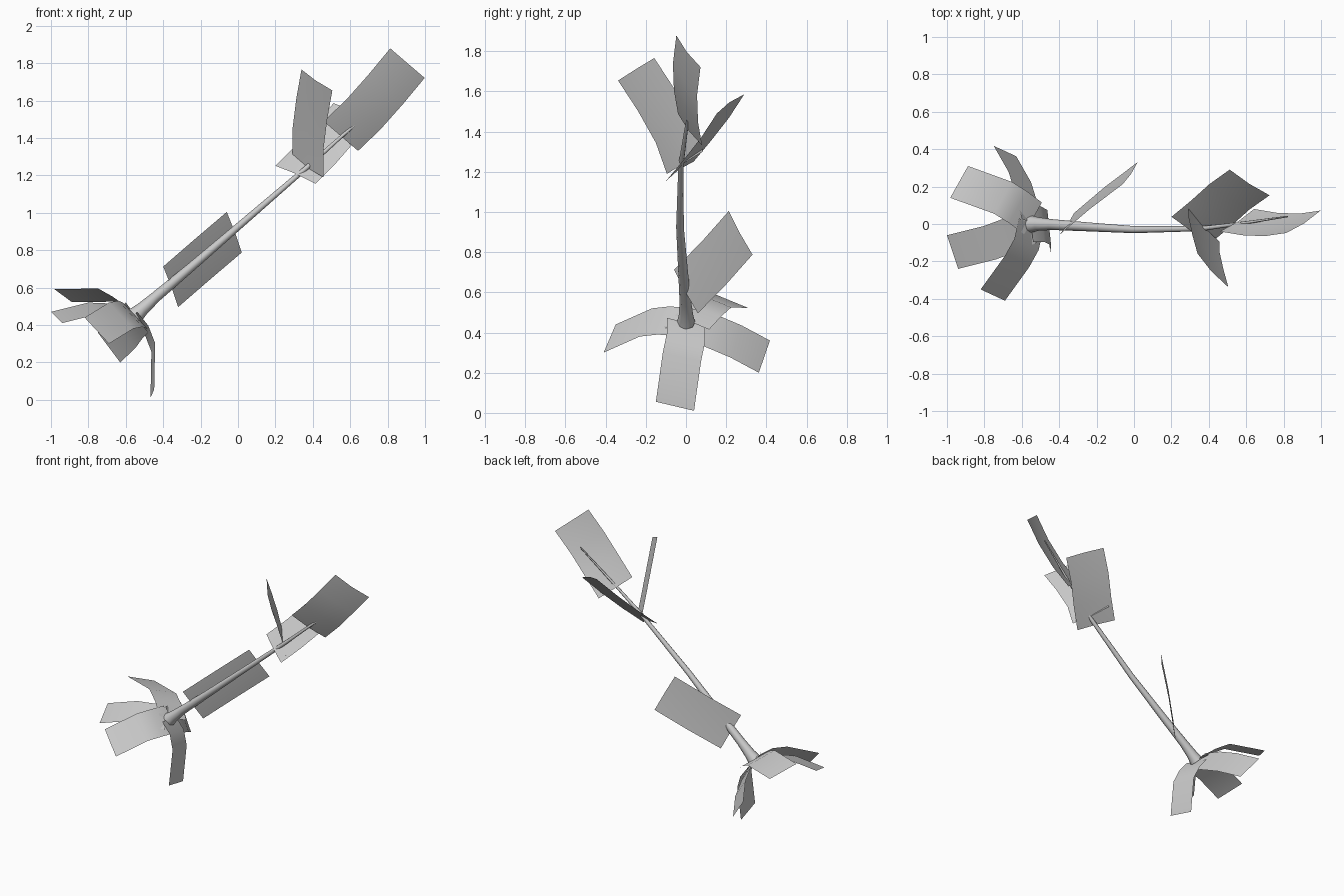
import bpy
from mathutils import Vector


def leaf(name, path, width, cup=0.0):
    """Thin blade swept along a centre path, three vertices across."""
    pts = [Vector(p) for p in path]
    w = Vector(width)
    normal = w.cross(pts[-1] - pts[0]).normalized()
    verts, faces = [], []
    for p in pts:
        verts += [p - w / 2, p + normal * cup, p + w / 2]
    for r in range(len(pts) - 1):
        for c in range(2):
            i = r * 3 + c
            faces.append((i, i + 1, i + 4, i + 3))
    mesh = bpy.data.meshes.new(name)
    mesh.from_pydata(verts, [], faces)
    mesh.shade_smooth()
    obj = bpy.data.objects.new(name, mesh)
    bpy.context.collection.objects.link(obj)


# Tapering stem: x, y, z, radius
stem = [(-0.55, 0, 0.45, 0.046), (-0.51, 0, 0.487, 0.036), (-0.44, -0.003, 0.55, 0.029),
        (-0.25, -0.015, 0.71, 0.024), (0, -0.03, 0.925, 0.019),
        (0.36, -0.025, 1.235, 0.013), (0.55, 0, 1.405, 0.009), (0.82, 0.04, 1.64, 0.004)]
curve = bpy.data.curves.new("stem", "CURVE")
curve.dimensions = "3D"
curve.bevel_depth = 1
curve.bevel_resolution = 2
curve.use_fill_caps = True
line = curve.splines.new("POLY")
line.points.add(len(stem) - 1)
for pt, (x, y, z, r) in zip(line.points, stem):
    pt.co = (x, y, z, 1)
    pt.radius = r
line.use_smooth = True
bpy.context.collection.objects.link(bpy.data.objects.new("stem", curve))

# Rosette of drooping leaves at the base
leaf("base_leaf_lower", [(-0.55, 0, 0.45), (-0.49, 0, 0.375), (-0.453, -0.02, 0.28),
                         (-0.458, -0.055, 0.033)], (-0.02, 0.19, -0.045))
leaf("base_leaf_back", [(-0.54, 0, 0.44), (-0.57, 0.12, 0.41), (-0.61, 0.25, 0.355),
                        (-0.69, 0.39, 0.28)], (0.12, -0.055, -0.16))
leaf("base_leaf_upper_back", [(-0.54, 0.03, 0.45), (-0.62, 0.09, 0.515), (-0.70, 0.14, 0.56),
                              (-0.935, 0.225, 0.557)], (0.095, 0.17, -0.07))
leaf("base_leaf_upper_front", [(-0.55, -0.01, 0.45), (-0.65, -0.055, 0.485), (-0.77, -0.10, 0.49),
                               (-0.97, -0.15, 0.44)], (0.06, -0.18, -0.06))
leaf("base_leaf_front", [(-0.55, 0, 0.45), (-0.575, -0.11, 0.46), (-0.625, -0.20, 0.45),
                         (-0.755, -0.38, 0.37)], (0.13, -0.06, -0.14))

# Broad leaves along the stem
leaf("stem_leaf_low", [(-0.36, 0, 0.604), (-0.195, 0.14, 0.747), (-0.02, 0.272, 0.896)],
     (0.08, 0.118, -0.217), 0.006)
leaf("stem_leaf_upright", [(0.375, -0.005, 1.245), (0.375, -0.06, 1.40), (0.395, -0.15, 1.56),
                           (0.422, -0.248, 1.71)], (0.165, -0.18, -0.112), 0.01)
leaf("stem_leaf_back", [(0.307, -0.03, 1.203), (0.41, 0.055, 1.305), (0.51, 0.145, 1.42),
                        (0.618, 0.222, 1.538)], (0.213, -0.137, -0.096), 0.01)
leaf("stem_leaf_top", [(0.55, 0.02, 1.41), (0.67, 0, 1.525), (0.79, -0.005, 1.66),
                       (0.906, 0.012, 1.80)], (0.184, 0.12, -0.158), 0.01)
